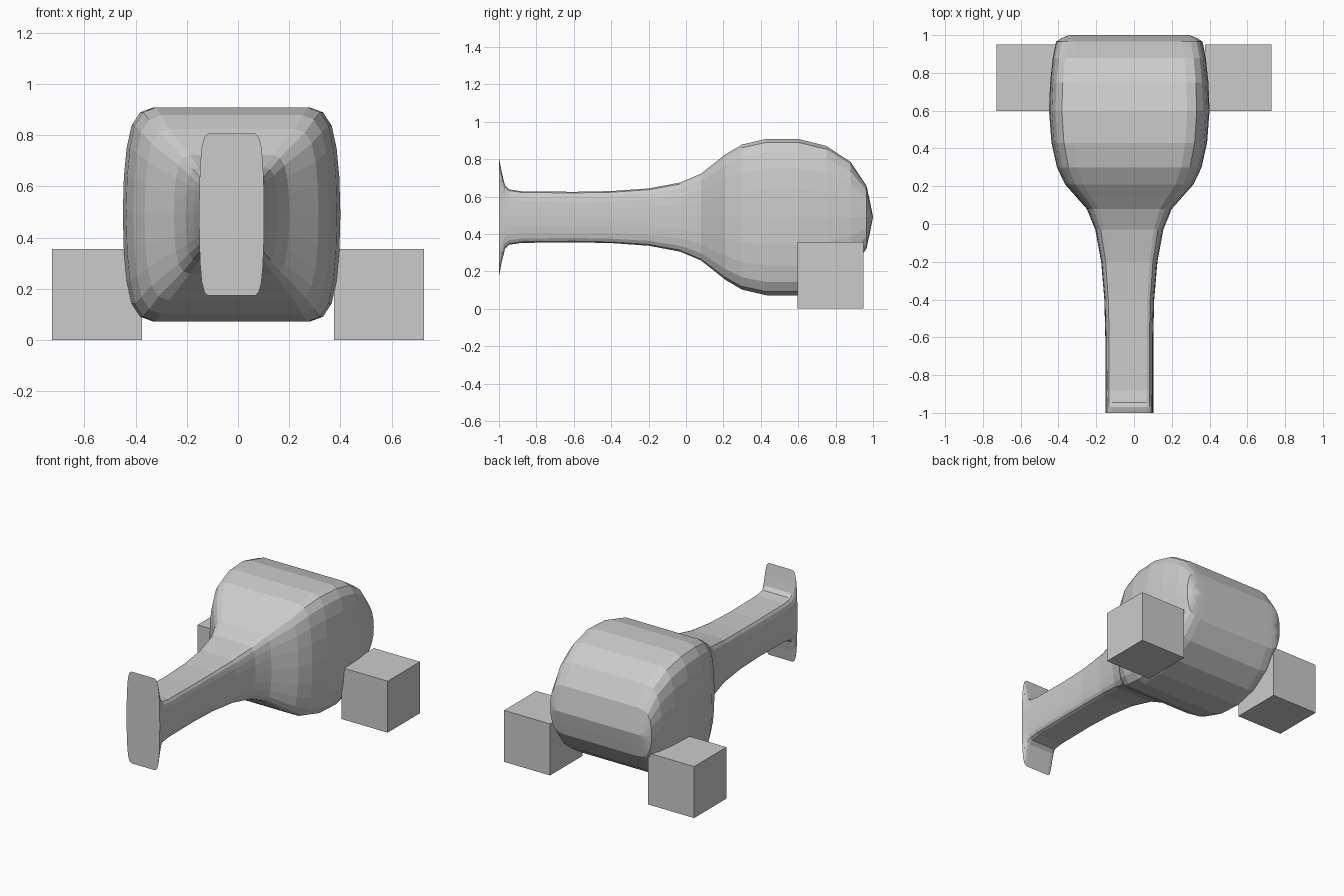
import bpy, bmesh

if "Cube" in bpy.data.objects:
    bpy.data.objects.remove(bpy.data.objects["Cube"])

CX, CZ = -0.025, 0.49

# One quadrant of the rounded-rectangle section (u across, v up)
QUAD = [(1, 0), (.99, .35), (.965, .62), (.92, .83), (.84, .955), (.72, 1), (.36, 1)]
upper = QUAD + [(0, 1)] + [(-u, v) for u, v in reversed(QUAD)]
SECTION = upper + [(u, -v) for u, v in reversed(upper[1:-1])]

# Stations along the length: y, half width, half height
STATIONS = [
    (-1.0, .127, .317), (-.985, .127, .24), (-.968, .127, .17), (-.945, .127, .148),
    (-.88, .127, .138), (-.6, .127, .135), (-.4, .132, .139), (-.2, .149, .153),
    (-.03, .18, .185), (.08, .225, .232), (.15, .287, .287), (.21, .34, .335),
    (.30, .383, .388), (.43, .412, .418), (.6, .425, .418), (.75, .419, .38),
    (.88, .405, .295), (.965, .388, .168), (.983, .36, .085), (1.0, .32, 0),
]


def mesh_object(name, bm):
    bmesh.ops.recalc_face_normals(bm, faces=bm.faces[:])
    me = bpy.data.meshes.new(name)
    bm.to_mesh(me)
    bm.free()
    ob = bpy.data.objects.new(name, me)
    bpy.context.collection.objects.link(ob)
    return ob


# Bulbous body with flared handle, lofted through the stations
bm = bmesh.new()
rings = [[bm.verts.new((CX + u * w, y, CZ + v * h)) for u, v in SECTION]
         for y, w, h in STATIONS]
n = len(SECTION)
for a, b in zip(rings, rings[1:]):
    for i in range(n):
        j = (i + 1) % n
        bm.faces.new((a[i], a[j], b[j], b[i]))
bm.faces.new(rings[0])
# The rear ring collapses to a single closing edge
bmesh.ops.remove_doubles(bm, verts=rings[-1], dist=1e-4)
mesh_object("body", bm)

# Side blocks
for side, name in ((-1, "left_block"), (1, "right_block")):
    bm = bmesh.new()
    bmesh.ops.create_cube(bm, size=1)
    bmesh.ops.scale(bm, vec=(.352, .352, .356), verts=bm.verts)
    bmesh.ops.translate(bm, vec=(side * .551, .773, .178), verts=bm.verts)
    mesh_object(name, bm)
